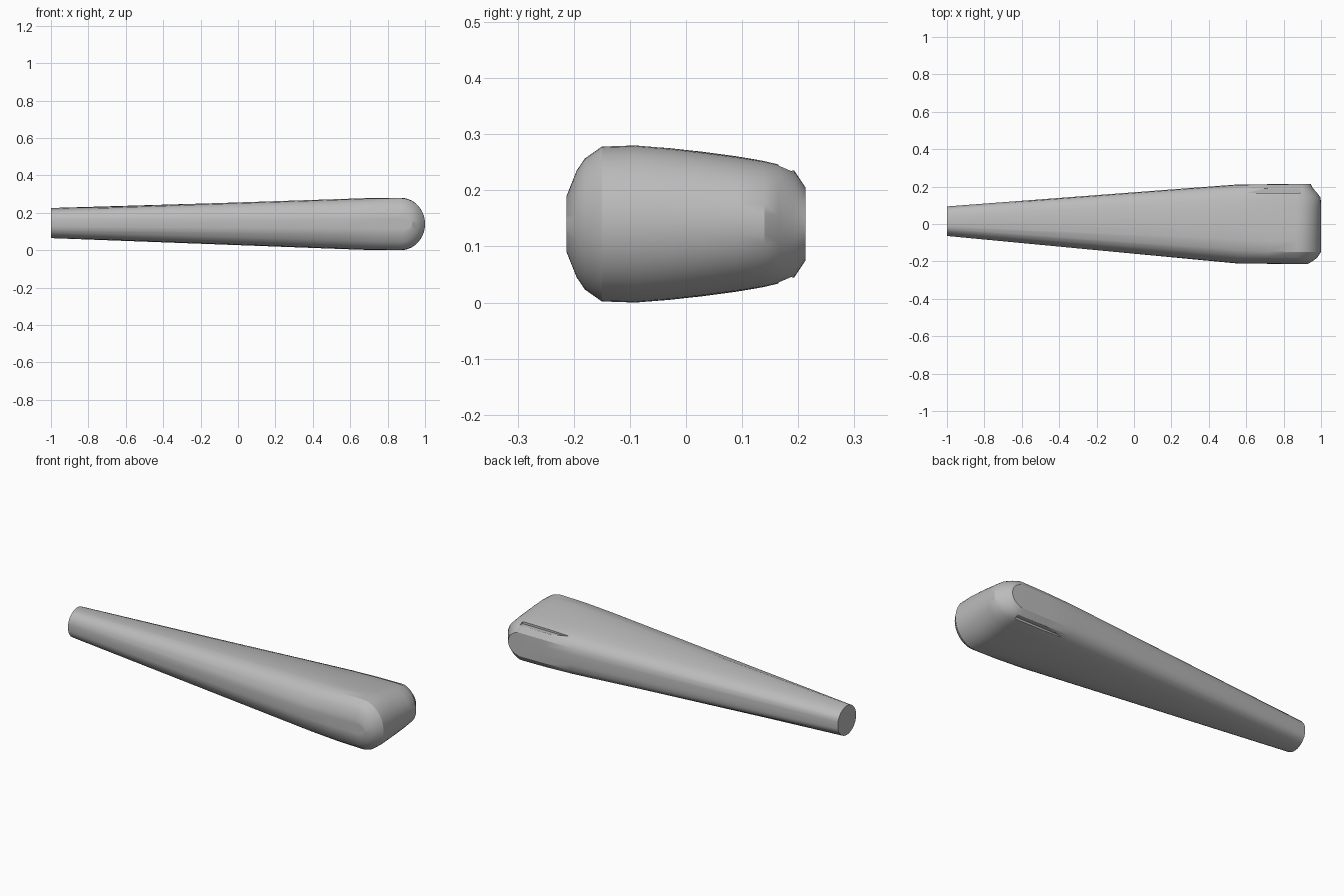
import bpy, bmesh, math

if "Cube" in bpy.data.objects:
    bpy.data.objects.remove(bpy.data.objects["Cube"], do_unlink=True)

ZC = 0.14          # height of the centre line
NOSE_X = 0.87      # where the rounded nose begins

grey = bpy.data.materials.new("plain grey")
grey.use_nodes = True
COLOUR = (0.5, 0.5, 0.5, 1)
grey.diffuse_color = COLOUR
grey.node_tree.nodes["Principled BSDF"].inputs["Base Color"].default_value = COLOUR


def finish(name, bm):
    bmesh.ops.recalc_face_normals(bm, faces=bm.faces)
    mesh = bpy.data.meshes.new(name)
    bm.to_mesh(mesh)
    bm.free()
    mesh.materials.append(grey)
    obj = bpy.data.objects.new(name, mesh)
    bpy.context.collection.objects.link(obj)
    return obj


# Upper half of the widest section: y, half height, nose reach
half = [(-0.213, 0.025, 0.06), (-0.213, 0.05, 0.06), (-0.195, 0.095, 0.09),
        (-0.18, 0.117, 0.11), (-0.15, 0.138, 0.13), (-0.09, 0.14, 0.13),
        (-0.03, 0.135, 0.13), (0.03, 0.128, 0.13), (0.09, 0.12, 0.13),
        (0.14, 0.112, 0.128), (0.165, 0.106, 0.11), (0.193, 0.095, 0.085),
        (0.213, 0.065, 0.075), (0.213, 0.03, 0.075)]
profile = half + [(y, -h, r) for y, h, r in reversed(half)]

# Matching angles around the round thin end
n = len(half)
angles = [math.radians(167 - 154 * i / (n - 1)) for i in range(n)]
angles += [-a for a in reversed(angles)]

thin = [(-1, 0.015 + 0.081 * math.cos(a), 0.145 + 0.081 * math.sin(a)) for a in angles]


def body_ring(x, spread, height, roundness):
    """Wide section, softened towards an ellipse."""
    ring = []
    for (y, h, _), a in zip(profile, angles):
        ey, ez = 0.213 * math.cos(a), 0.138 * math.sin(a)
        ring.append((x, spread * (y + (ey - y) * roundness),
                     ZC + height * (h + (ez - h) * roundness)))
    return ring


rings = [thin, body_ring(0.56, 1, 0.97, 0.22), body_ring(0.72, 1, 1, 0.08),
         body_ring(NOSE_X, 1, 1, 0)]
steps = 10
for i in range(1, steps + 1):
    t = math.pi / 2 * i / steps
    rings.append([(NOSE_X + r * math.sin(t), y, ZC + h * math.cos(t))
                  for y, h, r in profile])

# Tapered body lofted through the rings, closed by the rounded nose
bm = bmesh.new()
loops = [[bm.verts.new(p) for p in ring] for ring in rings]
m = len(profile)
for a, b in zip(loops, loops[1:]):
    for i in range(m):
        j = (i + 1) % m
        bm.faces.new((a[i], a[j], b[j], b[i]))
bm.faces.new(loops[0])
bmesh.ops.remove_doubles(bm, verts=bm.verts, dist=0.0005)
body = finish("tapered_body", bm)

# Shallow wedge slots near the back edge, above and below
outline = [(0.6, 0.165), (0.89, 0.165), (0.89, 0.19), (0.7, 0.19)]
for side, name in ((1, "upper_slot_cutter"), (-1, "lower_slot_cutter")):
    bm = bmesh.new()
    base = [bm.verts.new((x, y, ZC + side * 0.094)) for x, y in outline]
    lid = [bm.verts.new((x, y, ZC + side * 0.16)) for x, y in outline]
    bm.faces.new(base)
    bm.faces.new(lid)
    for i in range(4):
        j = (i + 1) % 4
        bm.faces.new((base[i], base[j], lid[j], lid[i]))
    cutter = finish(name, bm)
    cutter.hide_render = True
    cutter.hide_set(True)
    cut = body.modifiers.new(name, 'BOOLEAN')
    cut.operation = 'DIFFERENCE'
    cut.object = cutter

# Smooth surface with sharp rims
bpy.ops.object.select_all(action='DESELECT')
body.select_set(True)
bpy.context.view_layer.objects.active = body
bpy.ops.object.shade_smooth_by_angle(angle=math.radians(30))
